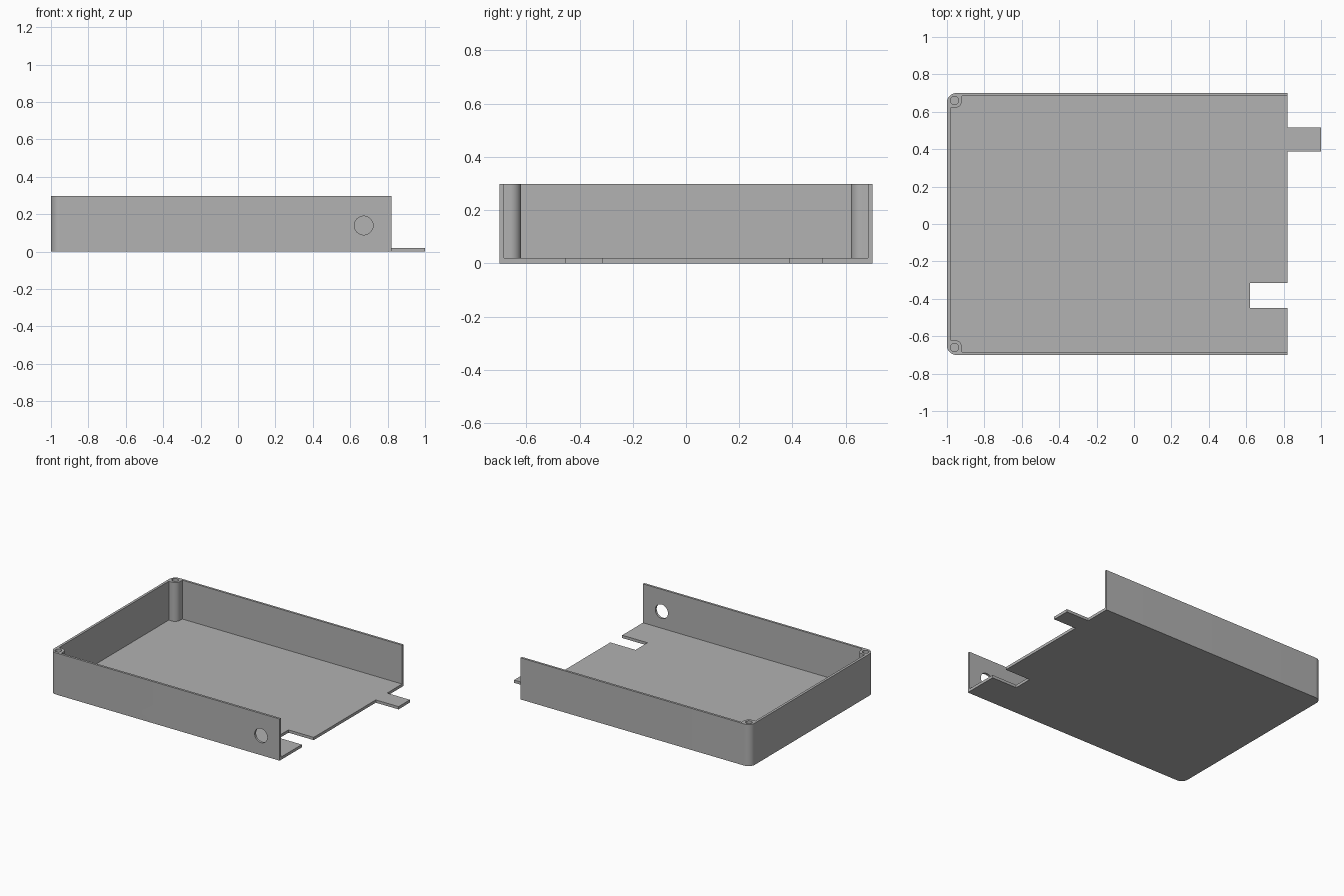
import bpy, bmesh, math

if "Cube" in bpy.data.objects:
    bpy.data.objects.remove(bpy.data.objects["Cube"], do_unlink=True)

HEIGHT, FLOOR = 0.298, 0.02
WIDTH = 0.70           # half width
END = 0.82             # open end of the tray
CORNER = 0.05          # outer corner radius
POST_X, POST_Y, POST_R = -0.96, 0.66, 0.04

grey = bpy.data.materials.new("plain grey")
grey.use_nodes = True
colour = (0.445, 0.445, 0.445, 1)
grey.diffuse_color = colour
grey.node_tree.nodes["Principled BSDF"].inputs["Base Color"].default_value = colour


def arc(cx, cy, r, start, end, steps=12):
    """Points along an arc, angles in degrees."""
    angles = [math.radians(start + (end - start) * i / steps) for i in range(steps + 1)]
    return [(cx + r * math.cos(a), cy + r * math.sin(a)) for a in angles]


def prism(name, outline, z0, z1):
    """Extrude a flat outline upwards into a solid."""
    bm = bmesh.new()
    face = bm.faces.new([bm.verts.new((x, y, z0)) for x, y in outline])
    top = bmesh.ops.extrude_face_region(bm, geom=[face])["geom"]
    bmesh.ops.translate(bm, vec=(0, 0, z1 - z0),
                        verts=[v for v in top if isinstance(v, bmesh.types.BMVert)])
    bmesh.ops.recalc_face_normals(bm, faces=bm.faces)
    mesh = bpy.data.meshes.new(name)
    bm.to_mesh(mesh)
    bm.free()
    mesh.materials.append(grey)
    obj = bpy.data.objects.new(name, mesh)
    bpy.context.collection.objects.link(obj)
    return obj


def cut(target, cutter):
    """Subtract a solid, then discard it."""
    cutter.hide_render = True
    bpy.context.view_layer.objects.active = target
    mod = target.modifiers.new("cut", "BOOLEAN")
    mod.operation, mod.solver, mod.object = "DIFFERENCE", "EXACT", cutter
    bpy.ops.object.modifier_apply(modifier=mod.name)
    bpy.data.objects.remove(cutter, do_unlink=True)


# Tray blank: rounded closed end, notch and tab on the open end
cx, cy = -1 + CORNER, WIDTH - CORNER
outline = arc(cx, -cy, CORNER, 180, 270)
outline += [(END, -WIDTH), (END, -0.45), (0.62, -0.45), (0.62, -0.315), (END, -0.315)]
outline += [(END, 0.387), (1, 0.387), (1, 0.515), (END, 0.515), (END, WIDTH)]
outline += arc(cx, cy, CORNER, 90, 180)
tray = prism("tray", outline, 0, HEIGHT)

# Cavity, leaving thin walls, the floor and two rounded corner posts
half = [(1.1, 0.684), (POST_X + POST_R, 0.684)]
half += arc(POST_X, POST_Y, POST_R, 0, -90)
half += [(-0.982, POST_Y - POST_R)]
cavity = half + [(x, -y) for x, y in reversed(half)]
cut(tray, prism("cavity", cavity, FLOOR, HEIGHT + 0.1))

# Screw holes in the posts
for side in (-1, 1):
    circle = arc(POST_X, side * POST_Y, 0.022, 0, 360, 32)[:-1]
    cut(tray, prism("screw_hole", circle, FLOOR, HEIGHT + 0.1))

# Round opening in the front wall
bore = prism("side_hole", arc(0, 0, 0.05, 0, 360, 48)[:-1], -0.05, 0.05)
bore.rotation_euler.x = math.pi / 2
bore.location = (0.672, -WIDTH, 0.14)
bpy.context.view_layer.update()
cut(tray, bore)

# Smooth curved surfaces, keep edges crisp
bpy.ops.object.select_all(action="DESELECT")
tray.select_set(True)
bpy.context.view_layer.objects.active = tray
bpy.ops.object.shade_smooth_by_angle(angle=math.radians(30))
